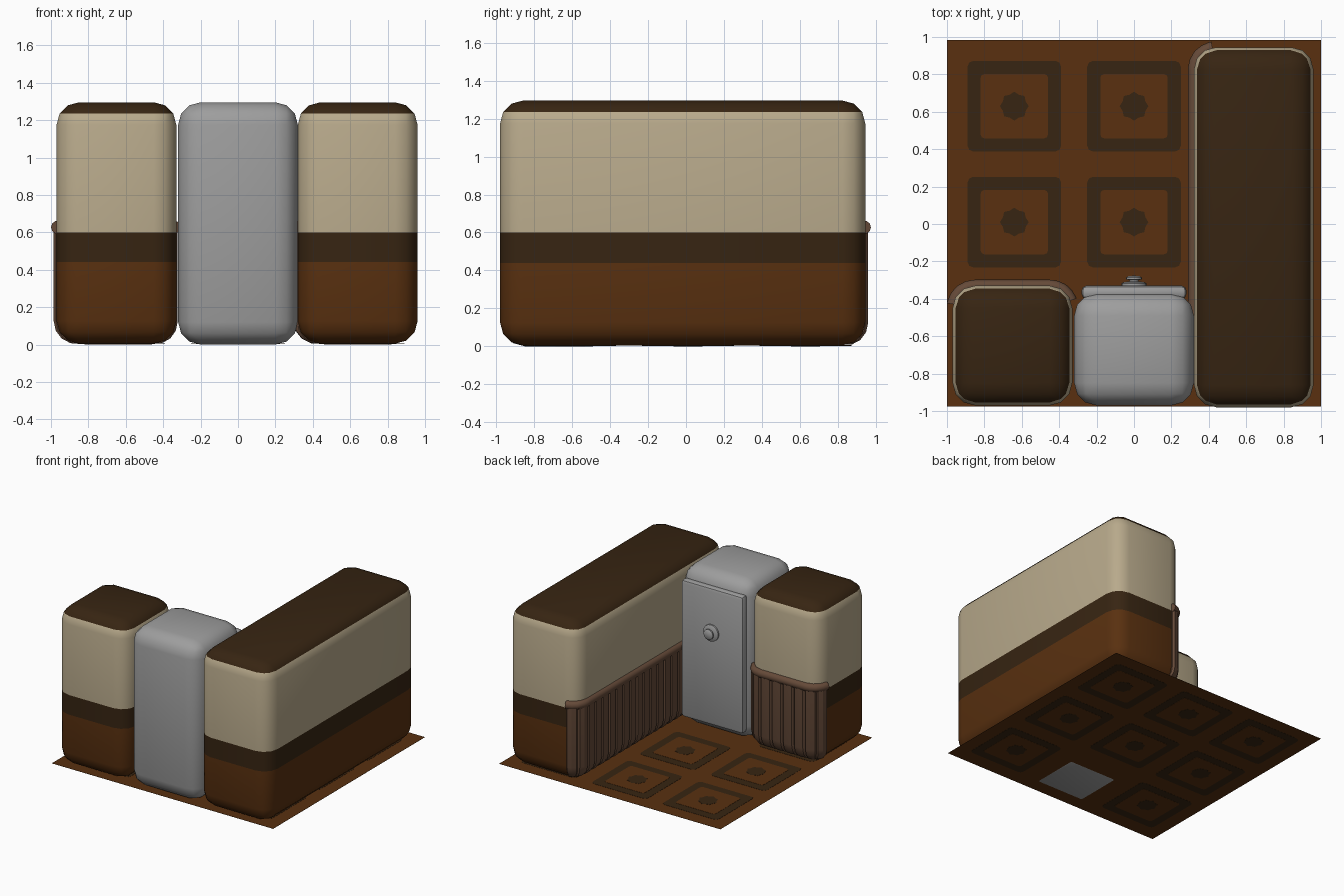
import bpy, bmesh, math
from mathutils import Matrix, Vector

if "Cube" in bpy.data.objects:
    bpy.data.objects.remove(bpy.data.objects["Cube"])


def material(name, rgb):
    m = bpy.data.materials.new(name)
    m.diffuse_color = (*rgb, 1)
    m.use_nodes = True
    m.node_tree.nodes["Principled BSDF"].inputs["Base Color"].default_value = m.diffuse_color
    return m


BROWN = material("warm brown", (0.10, 0.03, 0.005))
DARK = material("dark brown", (0.038, 0.018, 0.006))
BEIGE = material("beige", (0.48, 0.40, 0.26))
GREY = material("grey", (0.34, 0.34, 0.34))
WOOD = material("trim wood", (0.13, 0.068, 0.04))


def finish(name, bm, mats, angle=40, recalc=True):
    if recalc:
        bmesh.ops.recalc_face_normals(bm, faces=bm.faces[:])
    me = bpy.data.meshes.new(name)
    bm.to_mesh(me)
    bm.free()
    for m in mats:
        me.materials.append(m)
    ob = bpy.data.objects.new(name, me)
    bpy.context.collection.objects.link(ob)
    bpy.context.view_layer.objects.active = ob
    ob.select_set(True)
    bpy.ops.object.shade_smooth_by_angle(angle=math.radians(angle))
    ob.select_set(False)
    return ob


def rounded_box(lo, hi, r, segments=3):
    bm = bmesh.new()
    lo, hi = Vector(lo), Vector(hi)
    bmesh.ops.create_cube(bm, size=1, matrix=Matrix.Translation((lo + hi) / 2)
                          @ Matrix.Diagonal((*(hi - lo), 1)))
    bmesh.ops.bevel(bm, geom=bm.edges[:], offset=r, segments=segments,
                    profile=0.5, affect='EDGES')
    return bm


# Walls: rounded blocks, coloured in bands by height
BANDS = (0.44, 0.60, 1.235)


def wall(name, lo, hi):
    bm = rounded_box(lo, hi, 0.12)
    for z in BANDS:
        bmesh.ops.bisect_plane(bm, geom=bm.verts[:] + bm.edges[:] + bm.faces[:],
                               dist=0.0005, plane_co=(0, 0, z), plane_no=(0, 0, 1))
    for f in bm.faces:
        band = sum(f.calc_center_median().z > z for z in BANDS)
        f.material_index = (0, 1, 2, 1)[band]
    finish(name, bm, [BROWN, DARK, BEIGE])


wall("left_wall", (-0.97, -0.97, 0.005), (-0.33, -0.33, 1.295))
wall("right_wall", (0.32, -0.98, 0.005), (0.96, 0.945, 1.295))

# Door: body, raised panel and knob
finish("door_body", rounded_box((-0.32, -0.97, 0), (0.32, -0.37, 1.295), 0.12), [GREY])
finish("door_panel", rounded_box((-0.28, -0.40, 0.08), (0.28, -0.33, 1.20), 0.025, 2), [GREY])
bm = bmesh.new()
profile = [(0, -0.34), (0.068, -0.34), (0.068, -0.318), (0.052, -0.31), (0.025, -0.307),
           (0.025, -0.300), (0.042, -0.296), (0.042, -0.286), (0.03, -0.278), (0, -0.276)]
vs = [bm.verts.new((r, y, 0.84)) for r, y in profile]
es = [bm.edges.new(p) for p in zip(vs, vs[1:])]
bmesh.ops.spin(bm, geom=vs + es, cent=(0, 0, 0.84), axis=(0, 1, 0),
               angle=math.tau, steps=16)
bmesh.ops.remove_doubles(bm, verts=bm.verts[:], dist=0.0005)
finish("door_knob", bm, [GREY])


# Wainscot: grooved planks that follow the wall face, with a round top rail
R = 0.12


def sample_path(parts, pitch):
    """Points and normals along arcs (centre, start, end) and lines (a, b, angle)."""
    out = []
    for kind, *d in parts:
        if kind == "arc":
            c, a0, a1 = d
            n = max(1, round(math.radians(abs(a1 - a0)) * R / pitch))
        else:
            a, b, ang = d
            n = round((Vector(b) - Vector(a)).length / pitch)
        for i in range(n):
            for t, h in ((0, 0.004), (0.12, 0.02), (0.5, 0.024), (0.88, 0.02), (1, 0.004)):
                u = (i + t) / n
                if kind == "arc":
                    th = math.radians(a0 + (a1 - a0) * u)
                    nrm = Vector((math.cos(th), math.sin(th)))
                    p = Vector(c) + nrm * R
                else:
                    th = math.radians(ang)
                    nrm = Vector((math.cos(th), math.sin(th)))
                    p = Vector(a).lerp(Vector(b), u)
                out.append((p, nrm, h))
    return out


def wainscot(name, parts):
    pts = sample_path(parts, 0.09)
    rows = [(0.005 + R * (1 - math.sin(a)), R * (1 - math.cos(a)))
            for a in (math.radians(d) for d in (75, 50, 25, 0))] + [(0.63, 0)]
    bm = bmesh.new()
    cols = []
    for p, n, h in pts:
        cols.append([bm.verts.new((*(p + n * (h - inset)), z)) for z, inset in rows])
    # end caps run back into the wall
    for k, at in ((0, 0), (-1, len(cols) + 1)):
        p, n, h = pts[k]
        cols.insert(at, [bm.verts.new((*(p - n * (inset + 0.02)), z)) for z, inset in rows])
    for a, b in zip(cols, cols[1:]):
        for j in range(len(rows) - 1):
            bm.faces.new((a[j], b[j], b[j + 1], a[j + 1]))
    bmesh.ops.remove_doubles(bm, verts=bm.verts[:], dist=0.0005)
    mid = len(pts) // 2
    bm.normal_update()
    near = min(bm.faces, key=lambda f: (f.calc_center_median().xy - pts[mid][0]).length)
    if near.normal.xy.dot(pts[mid][1]) < 0:
        bmesh.ops.reverse_faces(bm, faces=bm.faces[:])
    finish(name + "_planks", bm, [WOOD], 25, recalc=False)
    # rail: octagonal tube swept along the same path
    bm = bmesh.new()
    rings = []
    for p, n, h in pts:
        rings.append([bm.verts.new((*(p + n * 0.032 * math.cos(k * math.tau / 10)),
                                    0.627 + 0.034 * math.sin(k * math.tau / 10)))
                      for k in range(10)])
    for a, b in zip(rings, rings[1:]):
        for k in range(10):
            m = (k + 1) % 10
            bm.faces.new((a[k], b[k], b[m], a[m]))
    bm.faces.new(rings[0])
    bm.faces.new(rings[-1])
    bmesh.ops.remove_doubles(bm, verts=bm.verts[:], dist=0.0005)
    finish(name + "_rail", bm, [WOOD])


wainscot("right_wainscot", [("arc", (0.44, 0.825), 100, 180),
                            ("line", (0.32, 0.825), (0.32, -0.86), 180)])
wainscot("left_wainscot", [("arc", (-0.45, -0.45), 20, 90),
                           ("line", (-0.45, -0.33), (-0.85, -0.33), 90),
                           ("arc", (-0.85, -0.45), 90, 170)])


# Floor: sheet with framed tiles laid through it as thin plates
def plate(bm, pts, z0, z1, mat):
    lo = [bm.verts.new((x, y, z0)) for x, y in pts]
    hi = [bm.verts.new((x, y, z1)) for x, y in pts]
    faces = [bm.faces.new(lo[::-1]), bm.faces.new(hi)]
    for i in range(len(pts)):
        j = (i + 1) % len(pts)
        faces.append(bm.faces.new((lo[i], lo[j], hi[j], hi[i])))
    for f in faces:
        f.material_index = mat


def rounded_rect(cx, cy, w, h, r):
    return [(cx + sx * (w - r) + r * math.cos(math.radians(a)),
             cy + sy * (h - r) + r * math.sin(math.radians(a)))
            for sx, sy, a0 in ((1, 1, 0), (-1, 1, 90), (-1, -1, 180), (1, -1, 270))
            for a in (a0, a0 + 45, a0 + 90)]


bm = bmesh.new()
plate(bm, [(-1, -0.975), (1, -0.975), (1, 0.985), (-1, 0.985)], 0.003, 0.004, 0)
for cx in (-0.64, 0, 0.64):
    for cy in (-0.61, 0.01, 0.63):
        if cx == 0 and cy < 0:
            continue  # the door stands here
        plate(bm, rounded_rect(cx, cy, 0.25, 0.242, 0.03), 0.002, 0.0055, 1)
        plate(bm, rounded_rect(cx, cy, 0.18, 0.172, 0.02), 0.001, 0.007, 0)
        star = [(cx + r * math.cos(i * math.tau / 16), cy + r * math.sin(i * math.tau / 16))
                for i in range(16) for r in [0.077 if i % 2 == 0 else 0.066]]
        plate(bm, star, 0, 0.0085, 1)
finish("tiled_floor", bm, [BROWN, DARK])
